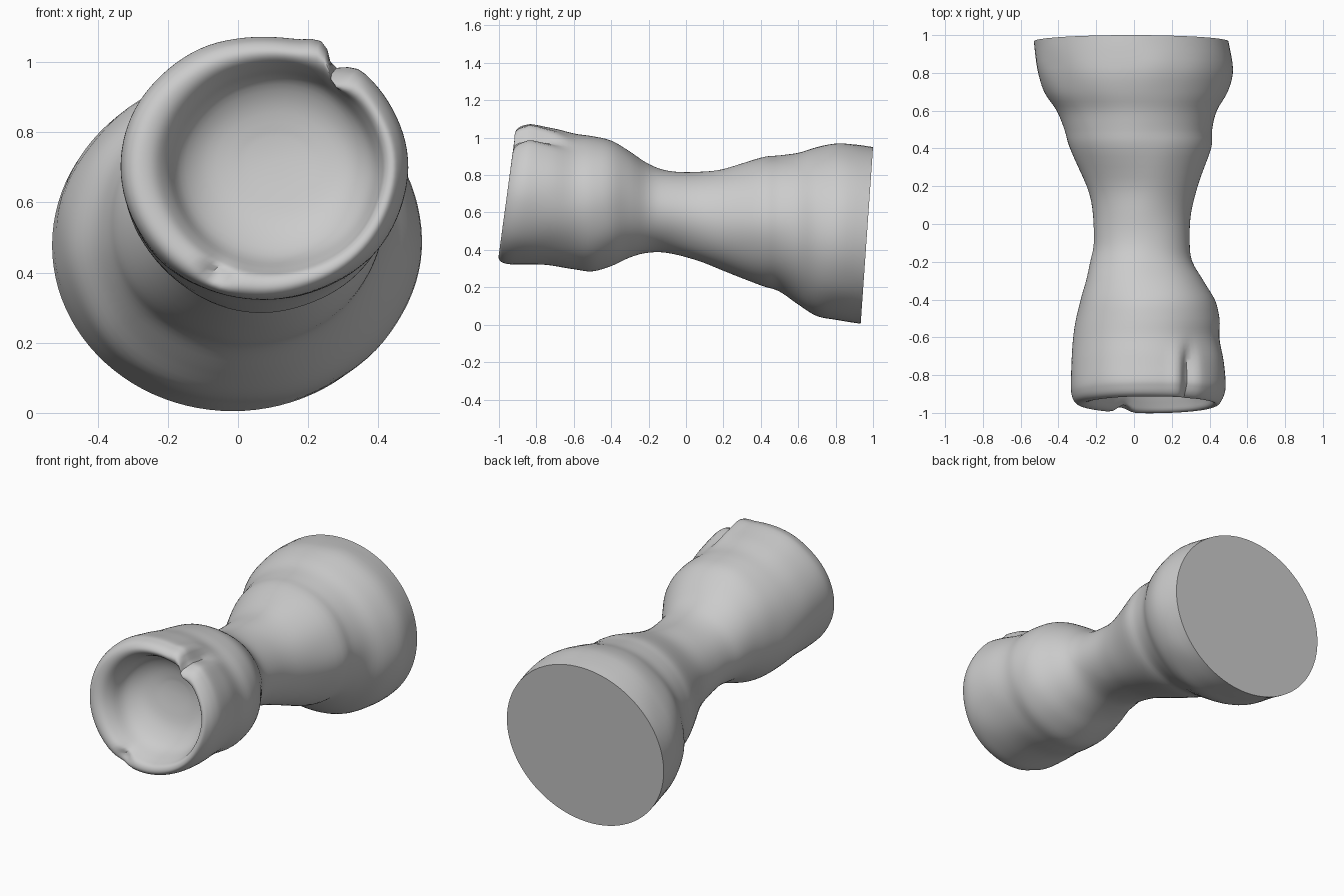
import bpy, bmesh, math
from mathutils import Vector, noise

if "Cube" in bpy.data.objects:
    bpy.data.objects.remove(bpy.data.objects["Cube"])

SEG, SUB = 96, 4

# Cross-sections from the flat base, through the waist, over the lip, into the cup:
# (y, x min, x max, z min, z max, tilt)
outer = [
    (0.967, -0.53, 0.50, 0.005, 0.95, 0.033),
    (0.82, -0.512, 0.523, 0.025, 0.97, 0.012),
    (0.70, -0.475, 0.495, 0.045, 0.95, 0.0),
    (0.60, -0.41, 0.44, 0.11, 0.92, 0.0),
    (0.50, -0.37, 0.412, 0.18, 0.905, 0.0),
    (0.40, -0.34, 0.405, 0.21, 0.895, 0.0),
    (0.20, -0.25, 0.335, 0.285, 0.83, 0.0),
    (0.05, -0.215, 0.30, 0.345, 0.815, 0.0),
    (-0.10, -0.21, 0.295, 0.385, 0.825, 0.0),
    (-0.20, -0.23, 0.31, 0.385, 0.86, 0.0),
    (-0.30, -0.25, 0.37, 0.36, 0.93, 0.0),
    (-0.40, -0.28, 0.43, 0.315, 0.985, 0.0),
    (-0.50, -0.305, 0.45, 0.287, 1.008, 0.0),
    (-0.60, -0.32, 0.448, 0.30, 1.02, 0.0),
    (-0.72, -0.332, 0.475, 0.32, 1.05, 0.01),
    (-0.84, -0.337, 0.485, 0.322, 1.075, 0.025),
    (-0.90, -0.333, 0.478, 0.325, 1.07, 0.04),
]
cup = [
    (-0.94, -0.315, 0.46, 0.337, 1.055, 0.045),
    (-0.957, -0.28, 0.442, 0.36, 1.03, 0.045),
    (-0.945, -0.235, 0.42, 0.39, 1.005, 0.045),
    (-0.90, -0.20, 0.405, 0.41, 0.98, 0.045),
    (-0.82, -0.165, 0.375, 0.45, 0.95, 0.035),
    (-0.765, -0.09, 0.31, 0.54, 0.88, 0.02),
    (-0.742, 0.02, 0.20, 0.65, 0.79, 0.01),
]
stations = outer + cup


def spline(a, b, c, d, t):
    return [0.5 * (2 * q + (r - p) * t + (2 * p - 5 * q + 4 * r - s) * t * t
                   + (3 * q - p - 3 * r + s) * t ** 3)
            for p, q, r, s in zip(a, b, c, d)]


def smooth_stations(keys):
    out = []
    for i in range(len(keys) - 1):
        a, d = keys[max(i - 1, 0)], keys[min(i + 2, len(keys) - 1)]
        out += [spline(a, keys[i], keys[i + 1], d, k / SUB) for k in range(SUB)]
    return out + [keys[-1]]


def bump(d, width):
    return math.exp(-(d / width) ** 2)


def sculpt(p, axis):
    """Surface unevenness, the groove on the upper right and the lip notch."""
    radial = Vector((p.x - axis.x, 0, p.z - axis.z)).normalized()
    if p.y < 0.9:
        p = p + radial * 0.007 * noise.noise(p * 4.5)
    # groove with a raised edge beside it
    if p.z > 0.8 and p.y < -0.5:
        along = 1 / (1 + math.exp((p.y + 0.68) / 0.03))
        outside = 1 / (1 + math.exp((0.33 - math.hypot(p.x - 0.08, p.z - 0.69)) / 0.01))
        p = p + radial * along * outside * (
            0.014 * bump(p.x - 0.225, 0.035) - 0.04 * bump(p.x - 0.295, 0.032))
    # notch at the lower left of the lip
    if p.y < -0.85:
        p.y += 0.04 * bump(math.hypot(p.x + 0.06, p.z - 0.40), 0.04)
    return p


# Loft all rings as one closed skin
bm = bmesh.new()
rings = []
for y, x0, x1, z0, z1, tilt in smooth_stations(stations):
    axis = Vector(((x0 + x1) / 2, y, (z0 + z1) / 2))
    ring = []
    for k in range(SEG):
        a = 2 * math.pi * k / SEG
        p = axis + Vector(((x1 - x0) / 2 * math.cos(a), tilt * math.sin(a),
                           (z1 - z0) / 2 * math.sin(a)))
        ring.append(bm.verts.new(sculpt(p, axis)))
    rings.append(ring)
for r, s in zip(rings, rings[1:]):
    for k in range(SEG):
        n = (k + 1) % SEG
        bm.faces.new((r[k], r[n], s[n], s[k]))

# Flat base and cup floor
bm.faces.new(rings[0])
center = bm.verts.new(sum((v.co for v in rings[-1]), Vector()) / SEG + Vector((0, 0.004, 0)))
for k in range(SEG):
    bm.faces.new((rings[-1][k], rings[-1][(k + 1) % SEG], center))
bmesh.ops.recalc_face_normals(bm, faces=bm.faces[:])

mesh = bpy.data.meshes.new("waisted_cup")
bm.to_mesh(mesh)
bm.free()
obj = bpy.data.objects.new("waisted_cup", mesh)
bpy.context.collection.objects.link(obj)
bpy.context.view_layer.objects.active = obj
obj.select_set(True)
bpy.ops.object.shade_smooth_by_angle(angle=math.radians(40))
